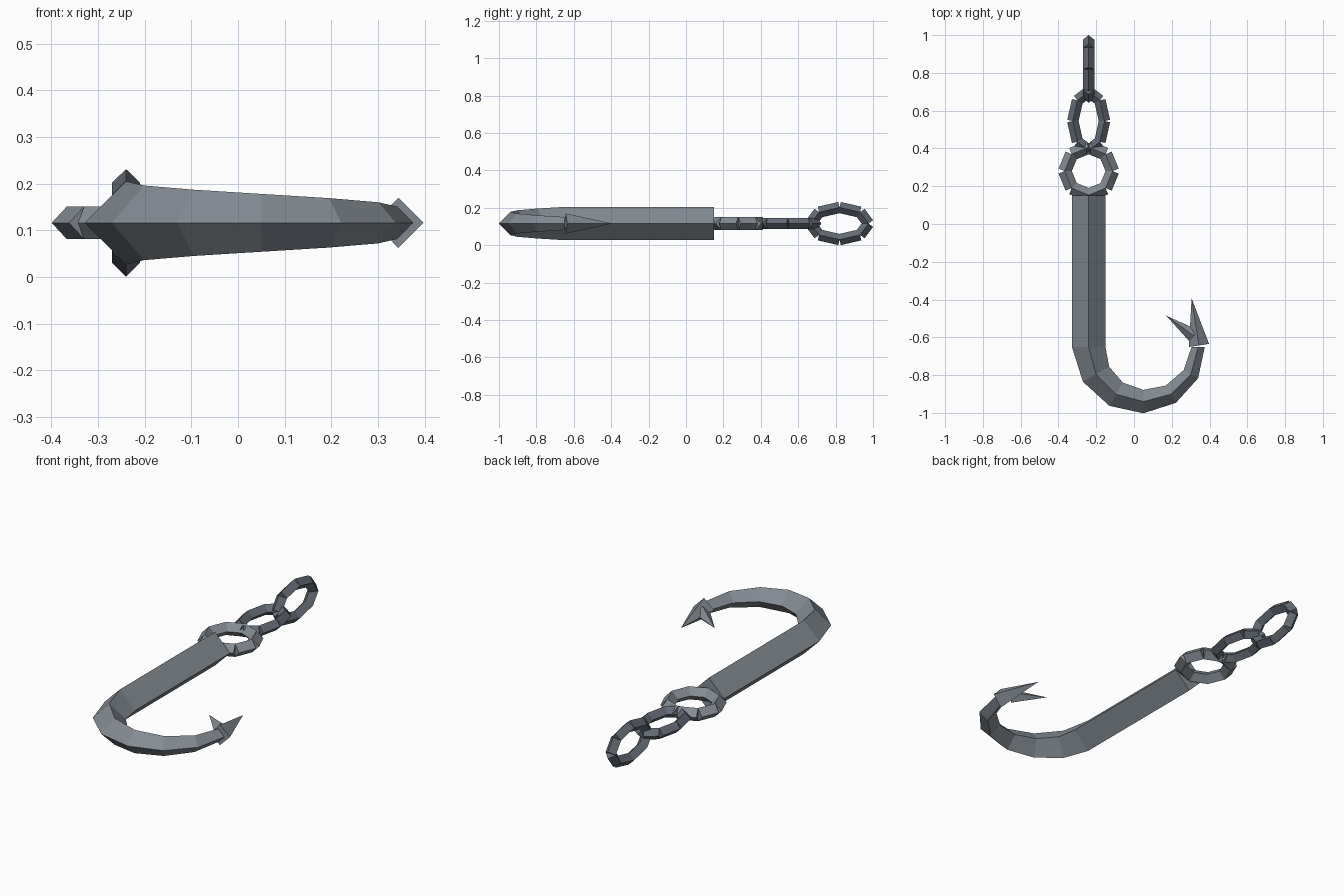
import bpy, bmesh
from math import sin, cos, pi, radians
from mathutils import Vector

if "Cube" in bpy.data.objects:
    bpy.data.objects.remove(bpy.data.objects["Cube"])

ZC = 0.116          # height of the hook plane
XC = -0.24          # shank and chain axis
UP = Vector((0, 0, 1))


def material(name, grey):
    m = bpy.data.materials.new(name)
    m.diffuse_color = (*grey, 1)
    m.use_nodes = True
    m.node_tree.nodes["Principled BSDF"].inputs["Base Color"].default_value = m.diffuse_color
    return m


steel = material("steel", (0.23, 0.26, 0.29))
dark_steel = material("dark_steel", (0.13, 0.15, 0.18))


def diamond(bm, centre, side, up, r):
    """Four vertices of a diamond cross-section (a single one for a point)."""
    if r == 0:
        return [bm.verts.new(centre)]
    return [bm.verts.new(centre + d * r) for d in (side, up, -side, -up)]


def sweep(bm, stations):
    """Skin diamonds along (centre, side, up, radius) stations, capped."""
    rings = [diamond(bm, *s) for s in stations]
    for a, b in zip(rings, rings[1:]):
        for i in range(4):
            j = (i + 1) % 4
            if len(b) == 1:
                bm.faces.new((a[i], a[j], b[0]))
            else:
                bm.faces.new((a[i], a[j], b[j], b[i]))
    for ring in (rings[0], rings[-1]):
        if len(ring) == 4:
            bm.faces.new(ring)


def bar(bm, a, b, up, r1, r2):
    side = (b - a).cross(up).normalized()
    sweep(bm, [(a, side, up, r1), (b, side, up, r2)])


def finish(bm, name, mat):
    bmesh.ops.recalc_face_normals(bm, faces=bm.faces[:])
    mesh = bpy.data.meshes.new(name)
    bm.to_mesh(mesh)
    bm.free()
    mesh.materials.append(mat)
    obj = bpy.data.objects.new(name, mesh)
    bpy.context.collection.objects.link(obj)


# Shank and tapering bend in one sweep
bm = bmesh.new()
stations = [(Vector((XC, 0.15, ZC)), Vector((-1, 0, 0)), UP, 0.089)]
for k in range(7):
    a = radians(180 + 30 * k)
    out = Vector((cos(a), sin(a), 0))
    stations.append((Vector((0.05, -0.65, ZC)) + out * 0.29, out, UP,
                     0.089 - 0.009 * k))
sweep(bm, stations)
finish(bm, "hook_body", steel)

# Point and barb
for name, a, b, r in (
        ("hook_point", (0.344, -0.643, ZC), (0.305, -0.393, ZC), 0.054),
        ("barb", (0.317, -0.592, ZC), (0.17, -0.485, ZC), 0.038)):
    bm = bmesh.new()
    bar(bm, Vector(a), Vector(b), UP, r, 0)
    finish(bm, name, steel)


# Eye and chain links: eight straight bars around an ellipse
def link(name, y, length, width, r, across, up, mat):
    bm = bmesh.new()
    c = Vector((XC, y, ZC))
    pts = [c + Vector((0, 1, 0)) * length * cos(k * pi / 4)
           + across * width * sin(k * pi / 4) for k in range(8)]
    for k in range(8):
        bar(bm, pts[k], pts[(k + 1) % 8], up, r, r)
    finish(bm, name, mat)


X = Vector((1, 0, 0))
link("hook_eye", 0.28, 0.127, 0.127, 0.035, X, UP, steel)
link("chain_link_flat", 0.545, 0.155, 0.084, 0.03, X, UP, dark_steel)
link("chain_link_upright", 0.821, 0.155, 0.086, 0.03, UP, X, dark_steel)
